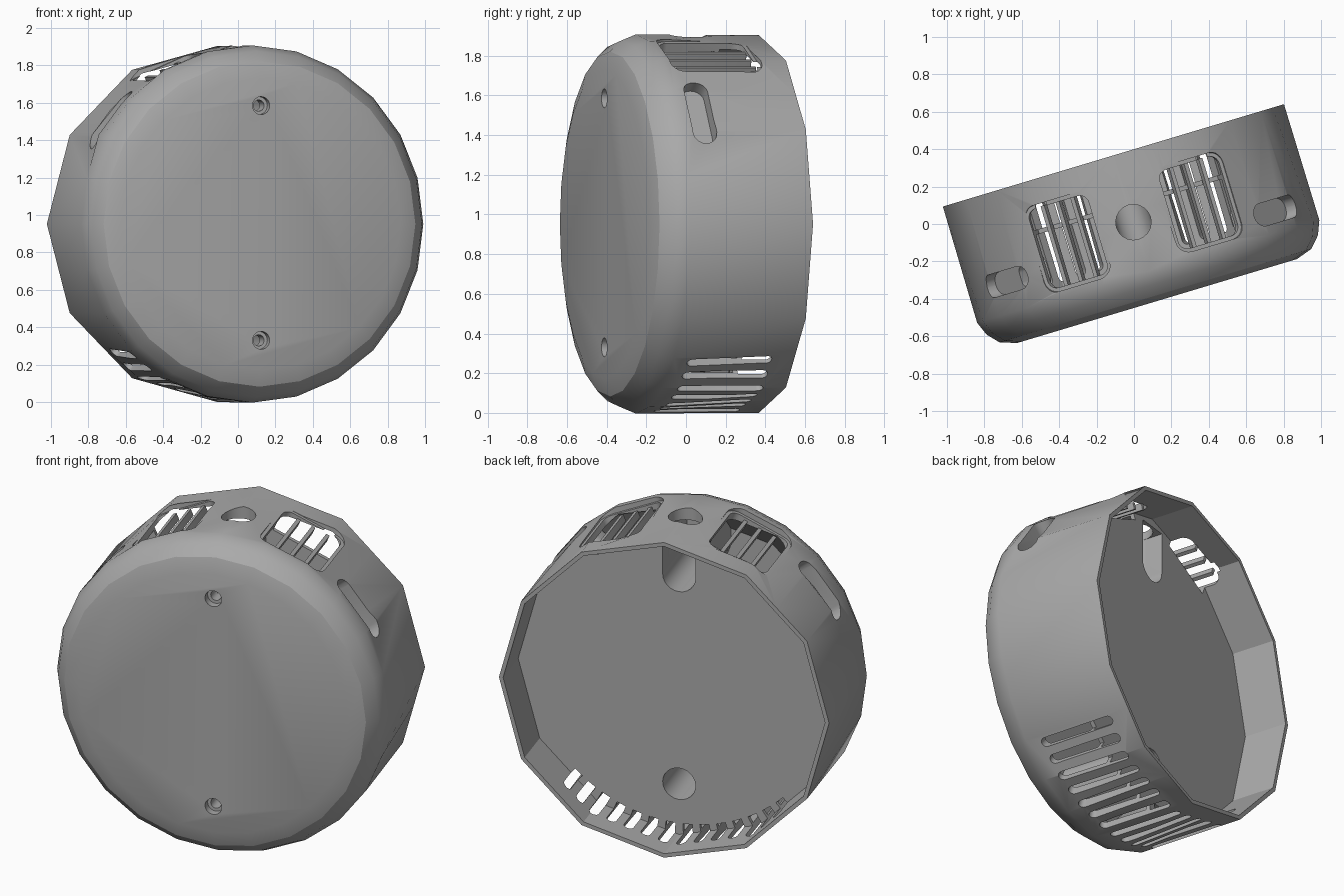
import bpy, bmesh, math
from mathutils import Matrix, Vector

if "Cube" in bpy.data.objects:
    bpy.data.objects.remove(bpy.data.objects["Cube"])

CZ = 0.952                     # height of the drum axis
TURN = math.radians(16.7)      # the housing is turned about z
grey = bpy.data.materials.new("housing grey")
grey.use_nodes = True
grey.diffuse_color = (0.4, 0.4, 0.4, 1)
grey.node_tree.nodes["Principled BSDF"].inputs["Base Color"].default_value = (0.4, 0.4, 0.4, 1)


def loft(bm, rings, m=Matrix()):
    """Closed solid through a list of equal-sized point rings."""
    vs = [[bm.verts.new(m @ Vector(p)) for p in r] for r in rings]
    n = len(vs[0])
    faces = [bm.faces.new(vs[0]), bm.faces.new(vs[-1])]
    for a, b in zip(vs, vs[1:]):
        for i in range(n):
            faces.append(bm.faces.new((a[i], a[(i + 1) % n], b[(i + 1) % n], b[i])))
    bmesh.ops.recalc_face_normals(bm, faces=faces)


def drum_ring(r, y, faceted):
    """24 points round the axis; faceted puts every second one on a 12-gon edge."""
    pts = []
    for i in range(24):
        a = math.radians(15 * i)
        k = r * math.cos(math.radians(15)) if faceted and i % 2 else r
        pts.append((k * math.sin(a), y, CZ + k * math.cos(a)))
    return pts


def rounded(w, l, r, z):
    """Rounded rectangle at height z."""
    pts = []
    for q, (sx, sy) in enumerate([(1, 1), (-1, 1), (-1, -1), (1, -1)]):
        for s in range(6):
            a = math.radians(90 * q + 18 * s)
            pts.append((sx * (w / 2 - r) + r * math.cos(a),
                        sy * (l / 2 - r) + r * math.sin(a), z))
    return pts


def radial(deg, y):
    """Frame with z pointing out of the drum side, y along its axis."""
    return Matrix.Translation((0, y, CZ)) @ Matrix.Rotation(math.radians(deg), 4, 'Y')


def pad(bm, m, w, l, r, z0, z1):
    loft(bm, [rounded(w, l, r, z0), rounded(w, l, r, z1)], m)


def axial(bm, r, x, z, y0, y1):
    """Cylinder along the drum axis."""
    ring = [(r * math.cos(i * math.pi / 12), r * math.sin(i * math.pi / 12)) for i in range(24)]
    loft(bm, [[(x + a, y, z + b) for a, b in ring] for y in (y0, y1)])


def make(name, build):
    bm = bmesh.new()
    build(bm)
    me = bpy.data.meshes.new(name)
    bm.to_mesh(me)
    bm.free()
    ob = bpy.data.objects.new(name, me)
    bpy.context.collection.objects.link(ob)
    me.materials.append(grey)
    return ob


def cut(ob, build, op='DIFFERENCE'):
    tool = make("cutter", build)
    tool.hide_render = True
    mod = ob.modifiers.new("cut", 'BOOLEAN')
    mod.operation, mod.solver, mod.object = op, 'EXACT', tool
    bpy.context.view_layer.objects.active = ob
    bpy.ops.object.modifier_apply(modifier=mod.name)
    bpy.data.objects.remove(tool)


SCREWS = (0.33, 1.585)
GRILLES = (-23.5, 23.5)
SLOTS = ((-53, -0.1), (53, -0.15))

# Outer drum: round front with a soft edge, twelve-sided back
housing = make("housing", lambda bm: loft(bm, [
    drum_ring(0.952, 0.383, True), drum_ring(0.955, -0.265, False),
    drum_ring(0.925, -0.34, False), drum_ring(0.87, -0.4, False),
    drum_ring(0.78, -0.43, False)]))

# Open recess at the back
cut(housing, lambda bm: loft(bm, [drum_ring(0.928, 0.5, True), drum_ring(0.928, 0.12, True)]))

# Hollow between floor and front, leaving posts and slot pads solid
hollow = make("hollow", lambda bm: loft(bm, [
    drum_ring(0.918, 0.095, True), drum_ring(0.915, -0.22, True), drum_ring(0.75, -0.39, True)]))
cut(hollow, lambda bm: axial(bm, 0.125, 0, SCREWS[0], -0.6, 0.4))
cut(hollow, lambda bm: axial(bm, 0.13, 0, SCREWS[1], -0.6, 0.4))
cut(hollow, lambda bm: pad(bm, radial(0, 0), 0.259, 1, 0.01, SCREWS[1] - CZ, 1.1))
for deg, y in SLOTS:
    cut(hollow, lambda bm: pad(bm, radial(deg, y), 0.44, 0.18, 0.06, 0.8, 1.1))
mod = housing.modifiers.new("hollow", 'BOOLEAN')
mod.operation, mod.solver, mod.object = 'DIFFERENCE', 'EXACT', hollow
bpy.context.view_layer.objects.active = housing
bpy.ops.object.modifier_apply(modifier="hollow")
bpy.data.objects.remove(hollow)

# Screw holes: stepped from the front, wide from the back
for z in SCREWS:
    cut(housing, lambda bm: axial(bm, 0.048, 0, z, -0.6, -0.385))
    cut(housing, lambda bm: axial(bm, 0.03, 0, z, -0.5, -0.2))
    cut(housing, lambda bm: axial(bm, 0.095, 0, z, -0.3, 0.2))
cut(housing, lambda bm: pad(bm, radial(0, -0.04), 0.189, 0.52, 0.005, SCREWS[1] - CZ, 0.88))

# Round port in the top
cut(housing, lambda bm: pad(bm, radial(0, 0.01), 0.19, 0.19, 0.095, 0.7, 1.1))


# Bottom vents
def vents(bm):
    for i in range(14):
        pad(bm, radial(180 + (i - 6.5) * 6.5, 0.04), 0.055, 0.45, 0.027, 0.86, 1.1)


cut(housing, vents)

# Grille windows with a shallow outer step
for deg in GRILLES:
    cut(housing, lambda bm: pad(bm, radial(deg, 0.01), 0.40, 0.48, 0.07, 0.915, 1.1))
    cut(housing, lambda bm: pad(bm, radial(deg, 0.01), 0.36, 0.44, 0.05, 0.84, 1.1))

# Side slots; the one on the right has a small window
for deg, y in SLOTS:
    cut(housing, lambda bm: pad(bm, radial(deg, y), 0.38, 0.125, 0.06, 0.86, 1.1))
cut(housing, lambda bm: pad(bm, radial(-46, -0.1), 0.13, 0.11, 0.03, 0.7, 0.9))


# Grille bars
def bars(bm):
    for deg in GRILLES:
        for x in (-0.09, 0, 0.09):
            pad(bm, radial(deg, 0.01) @ Matrix.Translation((x, 0, 0)), 0.022, 0.45, 0.004, 0.86, 0.9)


grille_bars = make("grille_bars", bars)

for ob in (housing, grille_bars):
    ob.rotation_euler.z = TURN
    bpy.ops.object.select_all(action='DESELECT')
    ob.select_set(True)
    bpy.context.view_layer.objects.active = ob
    bpy.ops.object.shade_smooth_by_angle(angle=math.radians(28))
